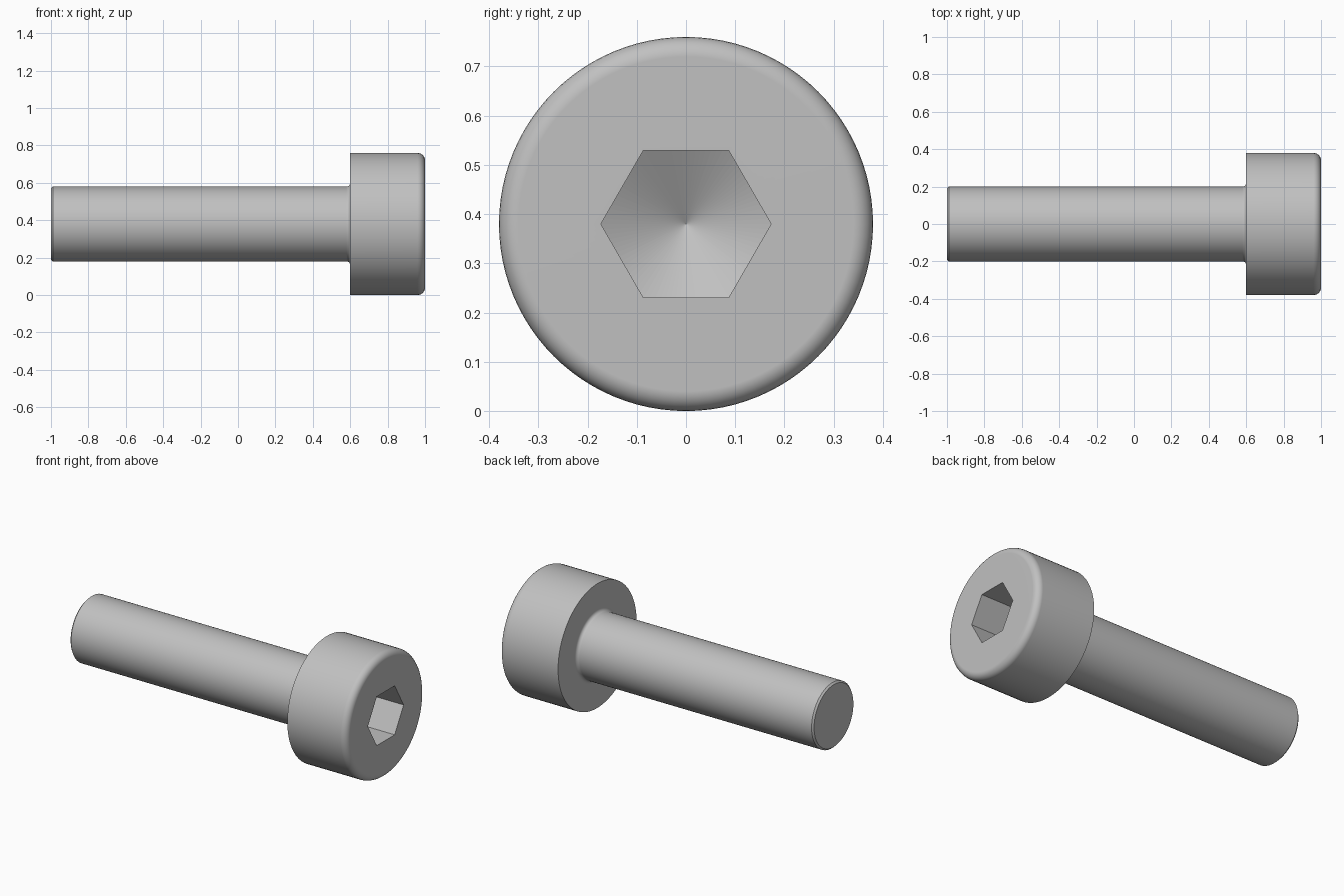
import bpy, bmesh
from math import sin, cos, pi, tan, radians

SEGMENTS = 96          # multiple of six, so socket corners fall on vertices
AXIS_Z = 0.38          # height of the screw axis
SHANK_R, HEAD_R = 0.20, 0.38
TAIL_X, SEAT_X, FACE_X = -1.0, 0.6, 1.0
HEX_R = 0.173          # socket centre to corner
SOCKET_DEPTH = 0.2

cube = bpy.data.objects.get("Cube")
if cube:
    bpy.data.objects.remove(cube, do_unlink=True)

steel = bpy.data.materials.new("steel_grey")
steel.use_nodes = True
colour = (0.53, 0.53, 0.53, 1)
steel.diffuse_color = colour
steel.node_tree.nodes["Principled BSDF"].inputs["Base Color"].default_value = colour


def arc(cx, cr, radius, start, end, steps=6):
    """Points of a fillet in the (x, radius) plane, angles in degrees."""
    angles = [radians(start + (end - start) * i / steps) for i in range(steps + 1)]
    return [(cx + radius * cos(a), cr + radius * sin(a)) for a in angles]


def hex_radius(a):
    """Distance from the axis to the hexagon outline at angle a."""
    return HEX_R * cos(pi / 6) / cos(a % (pi / 3) - pi / 6)


def add_ring(bm, x_of, r_of):
    ring = []
    for i in range(SEGMENTS):
        a = 2 * pi * i / SEGMENTS
        r = r_of(a)
        ring.append(bm.verts.new((x_of(r), r * cos(a), AXIS_Z + r * sin(a))))
    return ring


def add_circles(bm, profile):
    return [add_ring(bm, lambda r, x=x: x, lambda a, r=r: r) for x, r in profile]


def bridge(bm, rings):
    for low, high in zip(rings, rings[1:]):
        for i in range(SEGMENTS):
            j = (i + 1) % SEGMENTS
            bm.faces.new((low[i], high[i], high[j], low[j]))


def finish(bm, name, flat_faces=()):
    flat = [f.index for f in flat_faces]
    mesh = bpy.data.meshes.new(name)
    bm.to_mesh(mesh)
    bm.free()
    mesh.materials.append(steel)
    obj = bpy.data.objects.new(name, mesh)
    bpy.context.collection.objects.link(obj)
    bpy.ops.object.select_all(action="DESELECT")
    obj.select_set(True)
    bpy.context.view_layer.objects.active = obj
    bpy.ops.object.shade_smooth_by_angle(angle=radians(25))
    for i in flat:
        mesh.polygons[i].use_smooth = False
    weighted = obj.modifiers.new("weighted_normals", "WEIGHTED_NORMAL")
    weighted.keep_sharp = True
    return obj


# Shank: chamfered tail, plain cylinder, fillet flaring into the head
fillet = 0.02
bm = bmesh.new()
profile = [(TAIL_X, SHANK_R - 0.01), (TAIL_X + 0.01, SHANK_R)]
profile += arc(SEAT_X - fillet, SHANK_R + fillet, fillet, -90, 0)
rings = add_circles(bm, profile)
bridge(bm, rings)
bm.faces.new(rings[0])
bmesh.ops.recalc_face_normals(bm, faces=bm.faces)
# the open shank is oriented by its tail cap
bm.faces.ensure_lookup_table()
bm.normal_update()
if bm.faces[-1].normal.x > 0:
    bmesh.ops.reverse_faces(bm, faces=bm.faces)
finish(bm, "shank")

# Head: flat seat, rounded front rim
round_r = 0.04
bm = bmesh.new()
profile = [(SEAT_X, SHANK_R + fillet), (SEAT_X, HEAD_R)]
profile += arc(FACE_X - round_r, HEAD_R - round_r, round_r, 90, 0)
rings = add_circles(bm, profile)

# Socket: hexagonal walls running down to a conical drill point
slope = tan(radians(30))
floor_x = FACE_X - SOCKET_DEPTH
rings.append(add_ring(bm, lambda r: FACE_X, hex_radius))
rings.append(add_ring(bm, lambda r: floor_x - (HEX_R - r) * slope, hex_radius))
bridge(bm, rings)
tip = bm.verts.new((floor_x - HEX_R * slope, 0, AXIS_Z))
last = rings[-1]
cone = [bm.faces.new((last[i], tip, last[(i + 1) % SEGMENTS])) for i in range(SEGMENTS)]
bm.normal_update()
if cone[0].normal.x < 0:
    bmesh.ops.reverse_faces(bm, faces=bm.faces)
bm.faces.index_update()
finish(bm, "socket_head", cone)
